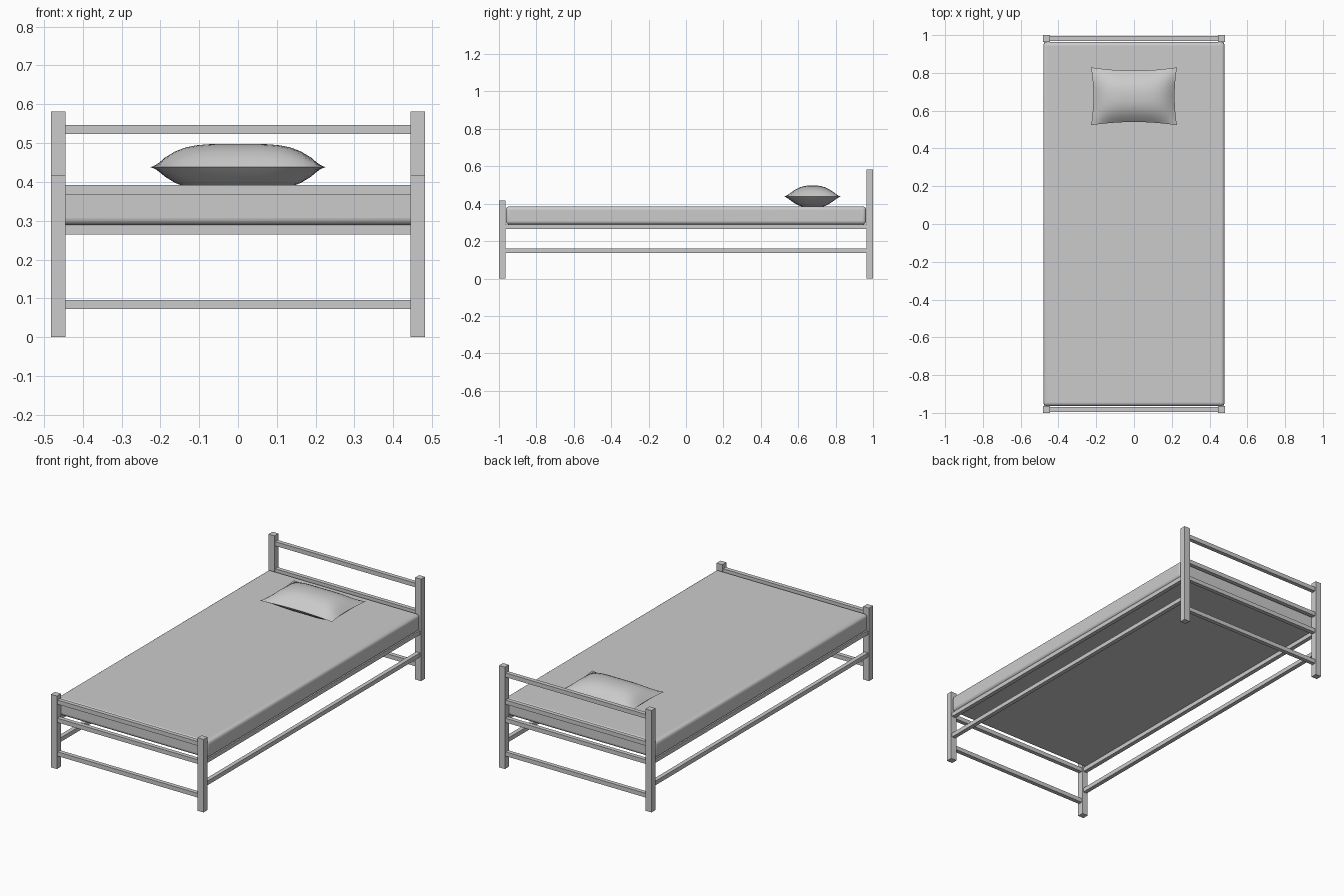
import bpy, bmesh
from mathutils import Matrix, Vector

cube = bpy.data.objects.get("Cube")
if cube:
    bpy.data.objects.remove(cube, do_unlink=True)

grey = bpy.data.materials.new("light grey")
grey.use_nodes = True
colour = (0.6, 0.6, 0.6, 1)
grey.diffuse_color = colour
grey.node_tree.nodes["Principled BSDF"].inputs["Base Color"].default_value = colour


def make_object(name, bm):
    bmesh.ops.recalc_face_normals(bm, faces=bm.faces)
    mesh = bpy.data.meshes.new(name)
    bm.to_mesh(mesh)
    bm.free()
    mesh.materials.append(grey)
    obj = bpy.data.objects.new(name, mesh)
    bpy.context.collection.objects.link(obj)
    return obj


def box(name, low, high):
    low, high = Vector(low), Vector(high)
    bm = bmesh.new()
    bmesh.ops.create_cube(bm, size=1, matrix=Matrix.Translation((low + high) / 2)
                          @ Matrix.Diagonal((*(high - low), 1)))
    return make_object(name, bm)


def smooth(obj, angle):
    bpy.ops.object.select_all(action='DESELECT')
    obj.select_set(True)
    bpy.context.view_layer.objects.active = obj
    bpy.ops.object.shade_smooth_by_angle(angle=angle)


POST_X, POST_Y = 0.4635, 0.982   # post centres
HALF = 0.0185                    # half post width
BAR = 0.012                      # half rail thickness

# Corner posts, tall at the head and short at the foot
for end, sy, height in (("foot", -1, 0.417), ("head", 1, 0.582)):
    for side, sx in (("left", 1), ("right", -1)):
        x, y = sx * POST_X, sy * POST_Y
        box(f"{end}_post_{side}", (x - HALF, y - 0.018, 0),
            (x + HALF, y + 0.018, height))

    # Cross rails between the posts of each end
    levels = [0.084, 0.276, 0.38] + ([0.535] if end == "head" else [])
    for i, z in enumerate(levels):
        y = sy * POST_Y
        box(f"{end}_rail_{i + 1}", (-POST_X + HALF, y - BAR, z - BAR),
            (POST_X - HALF, y + BAR, z + BAR))

# Long side rails
for side, sx in (("left", 1), ("right", -1)):
    for level, z in (("lower", 0.148), ("upper", 0.276)):
        x = sx * POST_X
        box(f"{level}_side_rail_{side}", (x - BAR, -0.964, z - BAR),
            (x + BAR, 0.964, z + BAR))

# Mattress with rounded edges
mattress = box("mattress", (-0.48, -0.963, 0.289), (0.48, 0.963, 0.385))
bevel = mattress.modifiers.new("rounded edges", 'BEVEL')
bevel.width = 0.018
bevel.segments = 4
smooth(mattress, 0.6)

# Pillow: two puffed grids meeting at a pinched, inward curving seam
bm = bmesh.new()
for s in (1, -1):
    grid = bmesh.ops.create_grid(bm, x_segments=16, y_segments=12, size=1)
    for vert in grid["verts"]:
        u, v = vert.co.x, vert.co.y
        puff = (1 - abs(u) ** 4) * (1 - abs(v) ** 2.5)
        vert.co = (u * (0.215 + 0.012 * v * v),
                   0.676 + v * (0.136 + 0.017 * u * u),
                   0.438 + s * 0.06 * puff)
bmesh.ops.remove_doubles(bm, verts=bm.verts, dist=0.0005)
pillow = make_object("pillow", bm)
smooth(pillow, 0.8)
